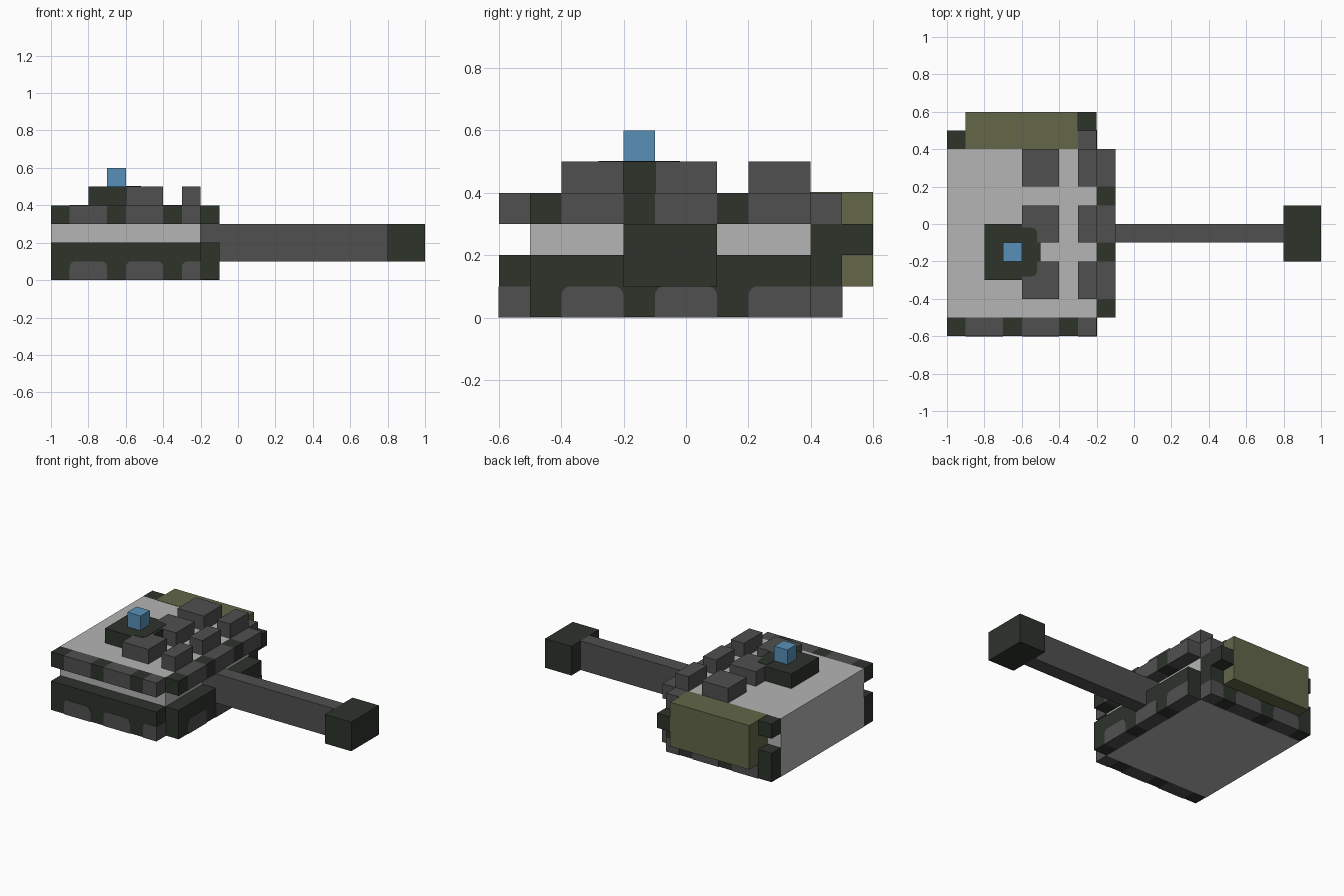
import bpy, bmesh
from mathutils import Vector

if "Cube" in bpy.data.objects:
    bpy.data.objects.remove(bpy.data.objects["Cube"], do_unlink=True)


def material(name, rgb):
    lin = [((c / 255 + 0.055) / 1.055) ** 2.4 for c in rgb] + [1.0]
    m = bpy.data.materials.new(name)
    m.use_nodes = True
    m.diffuse_color = lin
    m.node_tree.nodes["Principled BSDF"].inputs["Base Color"].default_value = lin
    return m


LIGHT = material("light grey", (181, 181, 181))
GREY = material("mid grey", (80, 80, 80))
DARK = material("dark green", (45, 52, 43))
OLIVE = material("olive", (99, 103, 73))
BLUE = material("blue", (88, 144, 184))


def box(name, x, y, z, mat, rounded=None, radius=0.03):
    """Box from three ranges; edges whose midpoint passes `rounded` are filleted."""
    bm = bmesh.new()
    bmesh.ops.create_cube(bm, size=1)
    for v in bm.verts:
        v.co = Vector([r[0] if c < 0 else r[1] for r, c in zip((x, y, z), v.co)])
    if rounded:
        edges = [e for e in bm.edges if rounded((e.verts[0].co + e.verts[1].co) / 2)]
        bmesh.ops.bevel(bm, geom=edges, offset=radius, segments=4,
                        profile=0.5, affect='EDGES')
    me = bpy.data.meshes.new(name)
    bm.to_mesh(me)
    bm.free()
    me.materials.append(mat)
    ob = bpy.data.objects.new(name, me)
    bpy.context.collection.objects.link(ob)
    return ob


E = 0.002  # thickness of painted details


def skirt(name, axis, span, depth, out, panels):
    """Lower dark bar with grey panels, and an upper band of alternating blocks."""
    def place(part, run, dep, z, mat, rounded=None):
        x, y = (run, dep) if axis == 0 else (dep, run)
        return box(f"{name}_{part}", x, y, z, mat, rounded)

    place("lower_bar", span, depth, (E, 0.2), DARK)
    face = (depth[0] - E, depth[1]) if out < 0 else (depth[0], depth[1] + E)
    cursor = span[0]
    for i, (a, b) in enumerate(panels):
        at_end = abs(b - span[1]) < 1e-4
        hi = b + E if at_end and axis == 0 else b
        # lower panel, rounded at its free top corners
        place(f"panel_{i}", (a, hi), face, (0, 0.1), GREY,
              lambda m: m.z > 0.099 and (abs(m[axis] - a) < 1e-4 or
                                         (abs(m[axis] - b) < 1e-4 and not at_end)))
        # upper band
        place(f"band_dark_{i}", (cursor, a), depth, (0.3, 0.4), DARK)
        place(f"band_grey_{i}", (a, b), depth, (0.3, 0.4), GREY)
        cursor = b


# Hull
box("hull", (-1, -0.2), (-0.5, 0.4), (0, 0.4), LIGHT)

# Skirts on three sides
side_panels = [(-0.9, -0.7), (-0.6, -0.4), (-0.3, -0.2)]
skirt("front_skirt", 0, (-1, -0.2), (-0.6, -0.5), -1, side_panels)
skirt("rear_skirt", 0, (-1, -0.2), (0.4, 0.5), 1, side_panels)
skirt("gun_side_skirt", 1, (-0.5, 0.4), (-0.2, -0.1), 1,
      [(-0.4, -0.2), (-0.1, 0.1), (0.2, 0.4)])

# Gun
box("barrel", (-0.2, 0.8), (-0.1, 0), (0.1, 0.3), GREY)
box("muzzle", (0.8, 1), (-0.2, 0.1), (0.1, 0.3), DARK)

# Armour blocks on the roof
for i, y in enumerate([(-0.4, -0.2), (-0.1, 0.1), (0.2, 0.4)]):
    box(f"large_roof_block_{i}", (-0.6, -0.4), y, (0.4, 0.5), GREY)
    box(f"small_roof_block_{i}", (-0.3, -0.2), y, (0.4, 0.5), GREY)

# Hatch with its rounded lip and sight
box("hatch", (-0.8, -0.6), (-0.3, 0), (0.4, 0.5), DARK)
box("hatch_tongue", (-0.6, -0.5), (-0.2, -0.1), (0.4, 0.5), DARK)
box("hatch_lip", (-0.6, -0.518), (-0.28, -0.02), (0.5, 0.5 + E), DARK,
    lambda m: m.x > -0.52 and abs(m.y + 0.15) > 0.12 and abs(m.z - 0.501) < 0.0005)
box("sight", (-0.7, -0.6), (-0.2, -0.1), (0.5, 0.6), BLUE)

# Stowage tank on the rear with its end cap
box("stowage_tank", (-0.9, -0.3), (0.4, 0.6), (0.1, 0.4 + E), OLIVE)
box("tank_cap", (-0.3, -0.2), (0.4, 0.6), (0.2, 0.3), DARK)
